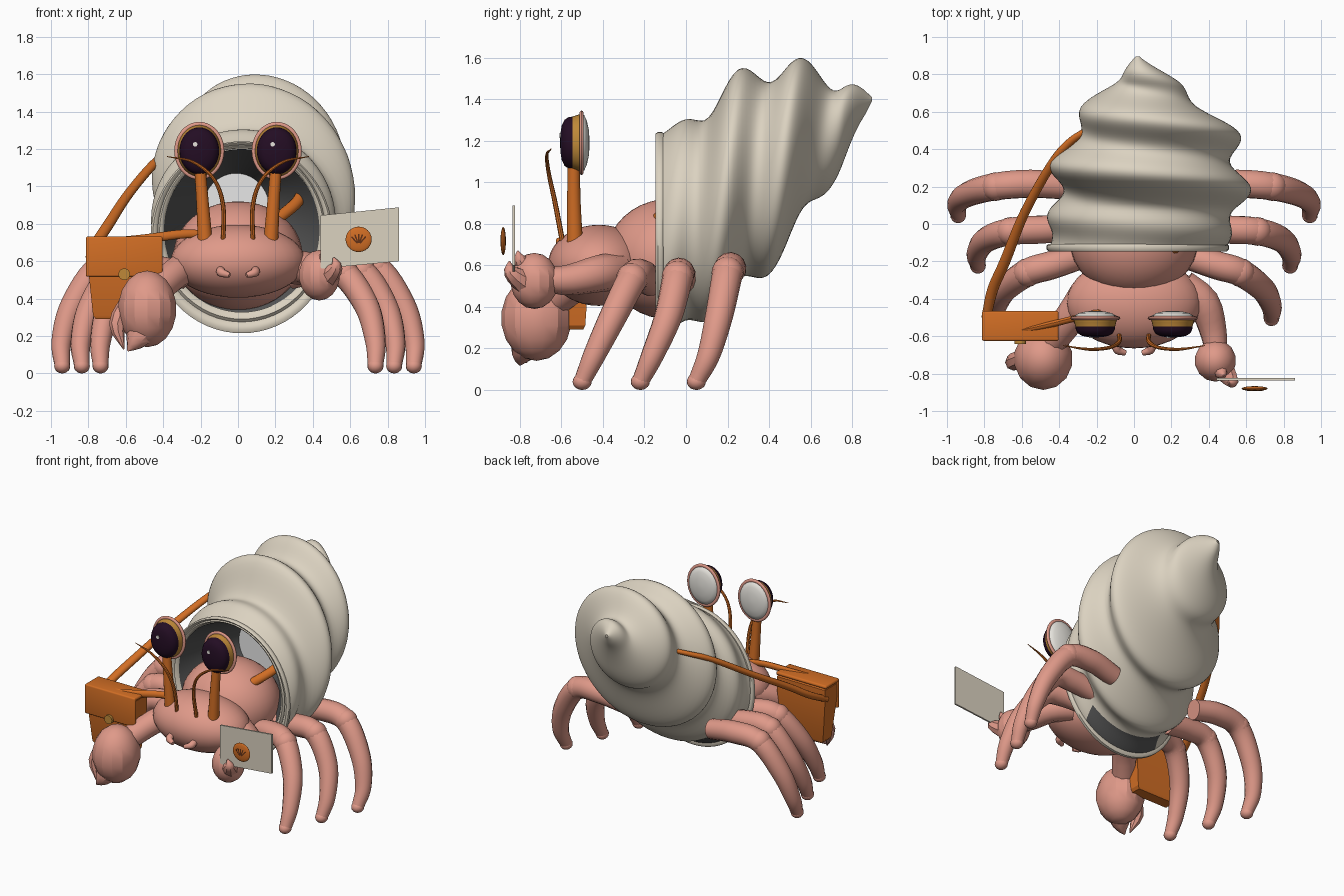
import bpy, bmesh, math
from mathutils import Vector, Matrix, Quaternion

if "Cube" in bpy.data.objects:
    bpy.data.objects.remove(bpy.data.objects["Cube"], do_unlink=True)


def material(name, *rgb):
    m = bpy.data.materials.new(name)
    m.use_nodes = True
    m.diffuse_color = (*rgb, 1)
    for node in m.node_tree.nodes:
        if node.type == 'BSDF_PRINCIPLED':
            node.inputs["Base Color"].default_value = (*rgb, 1)
    return m


PINK = material("coral pink", .74, .32, .25)
ORANGE = material("leather orange", .64, .155, .018)
SHELL = material("shell cream", .71, .645, .53)
LINING = material("lining grey", .09, .09, .09)
GOLD = material("gold", .52, .25, .04)
PUPIL = material("pupil purple", .017, .004, .017)
WHITE = material("eye white", .78, .76, .71)
BROWN = material("seal brown", .12, .03, .008)
PALE = material("pale depth", .95, .95, .95)


def finish(name, bm, mats, rule=None, angle=40):
    """Turn a bmesh into a named, coloured and shaded object."""
    bmesh.ops.recalc_face_normals(bm, faces=bm.faces)
    if rule:
        for i, f in enumerate(bm.faces):
            f.material_index = rule(i, f.calc_center_median())
    mesh = bpy.data.meshes.new(name)
    bm.to_mesh(mesh)
    bm.free()
    for m in mats if isinstance(mats, list) else [mats]:
        mesh.materials.append(m)
    obj = bpy.data.objects.new(name, mesh)
    bpy.context.collection.objects.link(obj)
    bpy.ops.object.select_all(action='DESELECT')
    obj.select_set(True)
    bpy.context.view_layer.objects.active = obj
    bpy.ops.object.shade_smooth_by_angle(angle=math.radians(angle))


def loft(name, rings, mats, cap=True, rule=None, angle=40):
    bm = bmesh.new()
    rows = [[bm.verts.new(p) for p in ring] for ring in rings]
    n = len(rows[0])
    for a, b in zip(rows, rows[1:]):
        for i in range(n):
            j = (i + 1) % n
            bm.faces.new((a[i], a[j], b[j], b[i]))
    if cap:
        bm.faces.new(rows[0])
        bm.faces.new(rows[-1])
    finish(name, bm, mats, rule, angle)


def smooth_path(points, steps):
    """Catmull-Rom resampling of vectors of any size."""
    p = [Vector(q) for q in points]
    p = [2 * p[0] - p[1]] + p + [2 * p[-1] - p[-2]]
    out = []
    for a, b, c, d in zip(p, p[1:], p[2:], p[3:]):
        for k in range(steps):
            t = k / steps
            out.append(b + (c - a) * (t / 2) + (2 * a - 5 * b + 4 * c - d) * (t * t / 2)
                       + (3 * b - a - 3 * c + d) * (t ** 3 / 2))
    return out + [p[-2]]


def tube(name, points, mat, sides=14, steps=6, flat=1):
    """Round tube through (x, y, z, radius) points."""
    path = smooth_path(points, steps)
    pos = [q.to_3d() for q in path]
    rings, q, last = [], Quaternion(), Vector((0, 0, 1))
    for i, p in enumerate(pos):
        t = (pos[min(i + 1, len(pos) - 1)] - pos[max(i - 1, 0)]).normalized()
        q = last.rotation_difference(t) @ q
        last, r = t, max(path[i][3], .002)
        rings.append([p + q @ Vector((r * math.cos(a), r * flat * math.sin(a), 0))
                      for a in (k * math.tau / sides for k in range(sides))])
    loft(name, rings, mat)


def ball(name, loc, radii, mat, seg=32, rings=20, angle=40):
    bm = bmesh.new()
    bmesh.ops.create_uvsphere(bm, u_segments=seg, v_segments=rings, radius=1,
                              matrix=Matrix.Translation(loc) @ Matrix.Diagonal((*radii, 1)))
    finish(name, bm, mat, angle=angle)


def box(name, loc, size, mat, turn=0, bevel=0):
    bm = bmesh.new()
    bmesh.ops.create_cube(bm, size=1, matrix=Matrix.Translation(loc)
                          @ Matrix.Rotation(turn, 4, 'Y') @ Matrix.Diagonal((*size, 1)))
    if bevel:
        bmesh.ops.bevel(bm, geom=bm.edges[:], offset=bevel, segments=3, affect='EDGES', profile=.5)
    finish(name, bm, mat)


def disc(name, loc, radius, depth, mat):
    bm = bmesh.new()
    bmesh.ops.create_cone(bm, cap_ends=True, segments=28, radius1=radius, radius2=radius, depth=depth,
                          matrix=Matrix.Translation(loc) @ Matrix.Rotation(math.pi / 2, 4, 'X'))
    finish(name, bm, mat)


def ellipse(cx, y, cz, rx, rz, n=64):
    return [(cx + rx * math.cos(a), y, cz + rz * math.sin(a))
            for a in (k * math.tau / n for k in range(n))]


# Spiral shell: sections of y, left, right, bottom, top with a helical ridge
sections = [(-.13, -.455, .49, .23, 1.225), (.05, -.425, .555, .35, 1.315), (.25, -.425, .575, .48, 1.49),
            (.45, -.36, .53, .66, 1.54), (.6, -.25, .42, .88, 1.54), (.75, -.14, .21, 1.11, 1.475),
            (.85, -.03, .09, 1.29, 1.435), (.895, .01, .03, 1.39, 1.41)]
rings = []
for y, x0, x1, z0, z1 in smooth_path(sections, 10):
    amp = .052 * min(1, max(0, (y + .13) / .22)) * min(1, max(0, (.895 - y) / .15))
    ring = []
    for k in range(64):
        a = k * math.tau / 64
        h = amp * math.cos(math.tau * (y - .18) / .3 - a)
        ring.append(((x0 + x1) / 2 + ((x1 - x0) / 2 + h) * math.cos(a), y,
                     (z0 + z1) / 2 + ((z1 - z0) / 2 + h) * math.sin(a)))
    rings.append(ring)
loft("spiral_shell", rings, [SHELL, LINING], cap=False, angle=60,
     rule=lambda i, c: int(i // 64 < 6 and 41 <= i % 64 <= 54))

# Rolled lip, tapering lining and the pale depth of the shell
lip = [(-.108, .98), (-.108, 1.005), (-.116, 1.02), (-.136, 1.02), (-.146, .995), (-.14, .96),
       (-.125, .94), (-.14, .92), (-.135, .89), (-.12, .87)]
loft("shell_lip", [ellipse(.02, y, .733 + (1 - s) * .25, .478 * s, .503 * s) for y, s in lip],
     SHELL, cap=False, angle=50)
loft("shell_lining", [ellipse(.02 - .03 * t, -.12 + .4 * t, .76 + .12 * t, .418 - .24 * t, .44 - .25 * t)
                      for t in (0, .25, .5, .75, 1)], LINING, cap=False)
disc("shell_depth", (-.01, .285, .88), .2, .008, PALE)

# Body
ball("abdomen", (0, -.08, .63), (.345, .31, .29), PINK)
ball("head", (0, -.42, .6), (.36, .245, .195), PINK)

# Eye profile: y and scale from the front of the pupil to the back of the white
eye_profile = [(-.606, .1), (-.604, .35), (-.598, .6), (-.585, .79), (-.566, .88), (-.547, .9),
               (-.525, .95), (-.505, 1), (-.49, .95), (-.477, .75), (-.468, .45), (-.464, .1)]
legs = {"front": [(.28, -.17, .52), (.44, -.22, .555), (.57, -.26, .53), (.69, -.35, .355),
                  (.735, -.44, .17), (.735, -.5, .04)],
        "middle": [(.3, -.02, .52), (.5, -.03, .555), (.66, -.04, .54), (.79, -.085, .355),
                   (.84, -.16, .17), (.835, -.22, .04)],
        "rear": [(.35, .2, .55), (.55, .215, .585), (.74, .2, .56), (.885, .16, .36),
                 (.943, .11, .17), (.94, .05, .04)]}

for side, s in (("left", 1), ("right", -1)):
    # Walking legs with rounded feet
    for place, pts in legs.items():
        tube(f"{side}_{place}_leg", [(s * x, y, z, r) for (x, y, z), r in
                                     zip(pts, (.07, .076, .074, .067, .055, .041))], PINK)
        x, y, z = pts[2]
        ball(f"{side}_{place}_knee", (s * x, y, z + .005), (.077, .077, .077), PINK, 16, 10)
        x, y, z = pts[-1]
        ball(f"{side}_{place}_foot", (s * x, y, .04), (.043, .046, .04), PINK, 16, 10)

    # Eye on a stalk
    tube(f"{side}_eye_stalk", [(s * .175, -.535, .7, .04), (s * .19, -.54, .92, .033),
                               (s * .205, -.54, 1.12, .03)], ORANGE)
    ex = s * .207
    loft(f"{side}_eye", [ellipse(ex, y, 1.19, .118 * k, .14 * k, 36) for y, k in eye_profile],
         [PUPIL, GOLD, WHITE], angle=50,
         rule=lambda i, c: 0 if c.y < -.547 else 1 if c.y < -.505 else 2)
    loft(f"{side}_eye_rim", [ellipse(ex, -.503 + .01 * math.sin(b), 1.19, .121 + .013 * math.cos(b),
                                     .142 + .013 * math.cos(b), 40)
                             for b in (k * math.tau / 12 for k in range(13))], PINK, cap=False, angle=60)
    disc(f"{side}_eye_glint", (ex - .022, -.605, 1.225), .012, .008, WHITE)

    # Antenna and mouth feeler
    tube(f"{side}_antenna", [(s * .08, -.59, .69, .013), (s * .08, -.63, .9, .012), (s * .13, -.66, 1.04, .01),
                             (s * .24, -.67, 1.13, .008), (s * .38, -.65, 1.16, .002)], ORANGE, 8)
    tube(f"{side}_feeler", [(s * .09, -.62, .56, .022), (s * .09, -.67, .54, .024),
                            (s * .045, -.69, .525, .014)], PINK, 10)

# Right arm with the large claw
tube("right_arm", [(-.26, -.38, .57, .09), (-.34, -.5, .53, .085), (-.45, -.64, .43, .08)], PINK, 10, 3)
ball("right_claw", (-.485, -.72, .345), (.16, .17, .205), PINK, 14, 9, angle=24)
tube("right_claw_finger", [(-.5, -.75, .25, .1), (-.55, -.79, .17, .055), (-.59, -.8, .12, .004)], PINK, 8, 2)
tube("right_claw_thumb", [(-.58, -.71, .39, .05), (-.645, -.74, .26, .045), (-.61, -.77, .13, .004)], PINK, 8, 3)

# Left arm with the small claw
tube("left_arm", [(.26, -.33, .57, .09), (.37, -.42, .56, .09), (.42, -.56, .53, .075),
                  (.44, -.68, .53, .06)], PINK, 10, 3)
ball("left_claw", (.435, -.73, .525), (.112, .115, .135), PINK, 14, 9, angle=24)
tube("left_claw_finger", [(.48, -.78, .52, .06), (.525, -.845, .57, .035), (.51, -.85, .62, .004)], PINK, 8, 3)
tube("left_claw_thumb", [(.44, -.76, .58, .05), (.47, -.8, .63, .03), (.48, -.81, .67, .004)], PINK, 8, 3)

# Letter with a domed round seal and a fan pressed in it
loft("letter", [[(.44, y, .56), (.86, y, .6), (.86, y, .888), (.44, y, .845)] for y in (-.836, -.824)], SHELL)
ball("seal", (.645, -.88, .717), (.07, .013, .068), ORANGE, 28, 12)
for k in range(-2, 3):
    a = k * .36
    box("seal_fan_ray", (.645 + .034 * math.sin(a), -.889, .688 + .034 * math.cos(a)),
        (.008, .008, .048), BROWN, turn=a)

# Satchel: tapered pouch, flap and clasp
pouch = [(.29, .15, .04), (.31, .165, .05), (.6, .195, .07), (.7, .195, .07), (.72, .18, .055)]
loft("satchel_pouch", [[(-.61 + i * w, -.535 + j * d, z) for i, j in ((-1, -1), (1, -1), (1, 1), (-1, 1))]
                       for z, w, d in pouch], ORANGE, angle=30)
box("satchel_flap_front", (-.608, -.614, .625), (.41, .022, .215), ORANGE, bevel=.01)
box("satchel_flap_top", (-.608, -.545, .72), (.41, .16, .026), ORANGE, bevel=.012)
disc("satchel_clasp", (-.608, -.63, .53), .031, .025, GOLD)

# Strap: over the shell, across the head and into the shell mouth
tube("strap_over_shell", [(-.79, -.5, .62, .026), (-.755, -.35, .7, .03), (-.69, -.2, .8, .03),
                          (-.585, .06, .96, .027), (-.44, .32, 1.13, .025), (-.34, .44, 1.19, .022),
                          (-.235, .51, 1.22, .018)], ORANGE, 12, flat=.8)
tube("strap_to_head", [(-.74, -.6, .7, .02), (-.5, -.55, .72, .024), (-.3, -.5, .745, .024),
                       (-.16, -.46, .745, .02)], ORANGE, 12, flat=.7)
tube("strap_in_mouth", [(.17, -.17, .8, .032), (.24, -.11, .85, .032), (.31, -.03, .91, .032),
                        (.35, .05, .97, .03)], ORANGE, 12, flat=.8)
